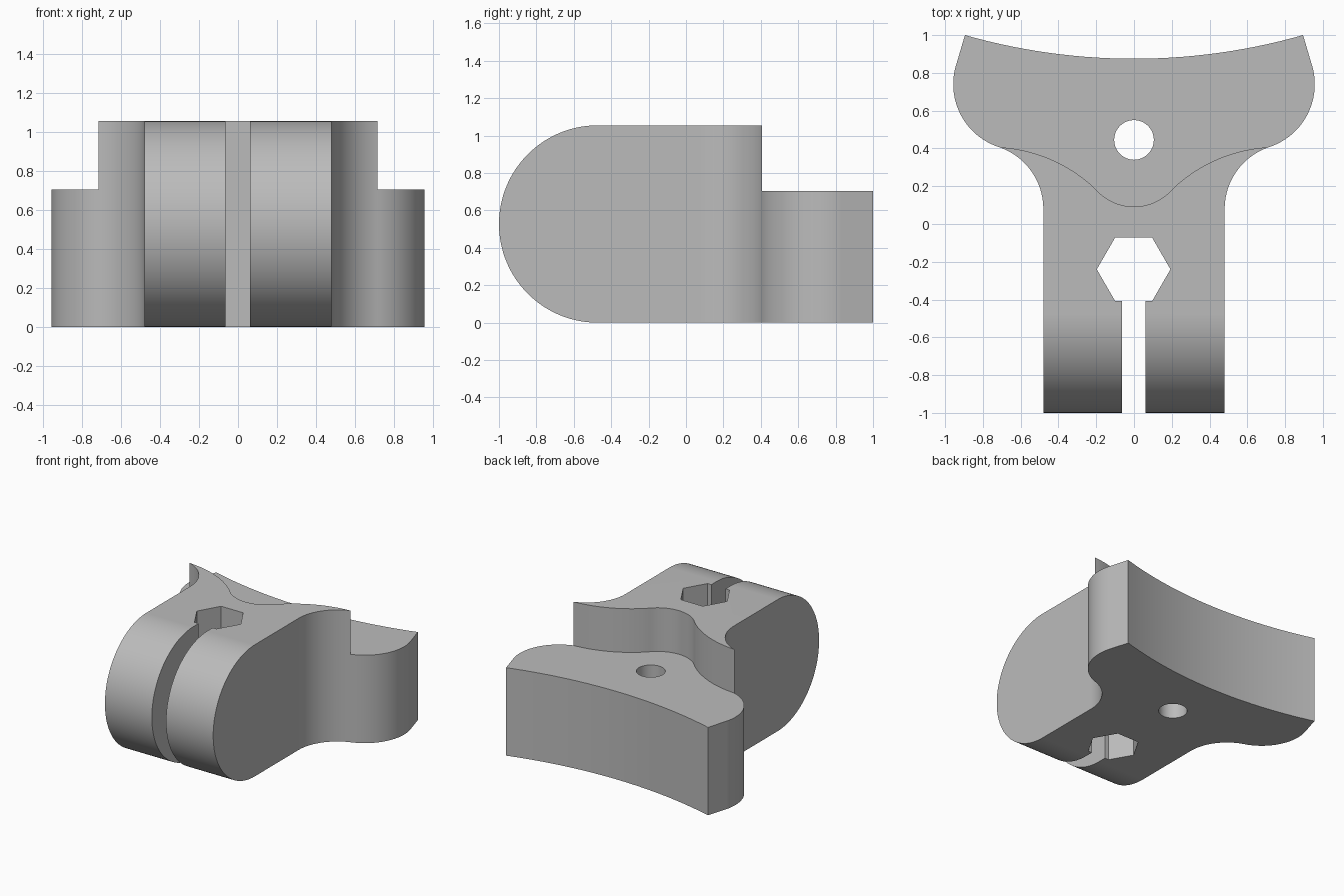
import bpy
import bmesh
from math import sin, cos, radians, pi, hypot, atan2, degrees
from mathutils import Matrix, Vector

cube = bpy.data.objects.get("Cube")
if cube:
    bpy.data.objects.remove(cube, do_unlink=True)

grey = bpy.data.materials.new("plain grey")
grey.use_nodes = True
grey.diffuse_color = (0.5, 0.5, 0.5, 1)
grey.node_tree.nodes["Principled BSDF"].inputs["Base Color"].default_value = (0.5, 0.5, 0.5, 1)

UP = Matrix.Identity(4)
# Maps a profile drawn in (y, z) so that it extrudes along x
SIDE = Matrix(((0, 0, 1, 0), (1, 0, 0, 0), (0, 1, 0, 0), (0, 0, 0, 1)))


def arc(cx, cy, r, start, end, steps):
    angles = [radians(start + (end - start) * i / steps) for i in range(steps + 1)]
    return [(cx + r * cos(a), cy + r * sin(a)) for a in angles]


def mirrored(half):
    """Close a right-hand profile with its mirror image."""
    return half + [(-x, y) for x, y in reversed(half) if abs(x) > 1e-5]


def prism(name, points, low, high, frame=UP):
    bm = bmesh.new()
    face = bm.faces.new([bm.verts.new((x, y, low)) for x, y in points])
    ext = bmesh.ops.extrude_face_region(bm, geom=[face])
    top = [v for v in ext["geom"] if isinstance(v, bmesh.types.BMVert)]
    bmesh.ops.translate(bm, verts=top, vec=Vector((0, 0, high - low)))
    bm.transform(frame)
    bmesh.ops.recalc_face_normals(bm, faces=bm.faces)
    mesh = bpy.data.meshes.new(name)
    bm.to_mesh(mesh)
    bm.free()
    obj = bpy.data.objects.new(name, mesh)
    bpy.context.collection.objects.link(obj)
    mesh.materials.append(grey)
    return obj


def ring(cx, cy, r, sides, turn=0):
    return arc(cx, cy, r, turn, turn + 360, sides)[:-1]


def carve(target, tool, operation="DIFFERENCE"):
    mod = target.modifiers.new(tool.name, "BOOLEAN")
    mod.operation, mod.solver, mod.object = operation, "EXACT", tool
    bpy.context.view_layer.objects.active = target
    bpy.ops.object.modifier_apply(modifier=mod.name)
    bpy.data.objects.remove(tool, do_unlink=True)


HEIGHT, STEP, HALF = 1.055, 0.705, 0.48
RADIUS = HEIGHT / 2

# Plan outline: arm, concave fillet, rounded wing, hollow back
fillet, wing = (0.825, 0.08), (0.607, 0.74)
lean = degrees(atan2(wing[1] - fillet[1], wing[0] - fillet[0]))
half = [(HALF, -1.2)]
half += arc(*fillet, fillet[0] - HALF, 180, lean, 20)
half += arc(*wing, 0.35, lean - 180, 15, 32)[1:]
half += arc(0, 0.875 + 3.267, 3.267, -74.1, -90, 14)
bracket = prism("bracket_body", mirrored(half), -0.2, 1.3)

# Side profile: half-round front end
side = arc(RADIUS - 1, RADIUS, RADIUS, 90, 270, 64) + [(1.2, 0), (1.2, HEIGHT)]
carve(bracket, prism("side_profile", side, -1.2, 1.2, SIDE), "INTERSECT")

# Lowered rear shelf with a curved wall around the screw hole
shelf = arc(0, 0.362, 0.27, -90, -45, 12)
shelf += arc(0.759, -0.396, 0.804, 135, 93, 20)[1:]
shelf += [(1.2, 0.42), (1.2, 1.2)]
carve(bracket, prism("shelf_cut", mirrored(shelf), STEP, 1.4))

# Holes, nut pockets and clamp slot
carve(bracket, prism("screw_hole", ring(0, 0.445, 0.105, 48), -0.2, 1.3))
carve(bracket, prism("hex_hole", ring(-0.002, -0.24, 0.195, 6), -0.2, 1.3))
slot = [(-0.064, -1.2), (0.062, -1.2), (0.062, -0.25), (-0.064, -0.25)]
carve(bracket, prism("clamp_slot", slot, -0.2, 1.3))
carve(bracket, prism("cross_hole", ring(-0.585, RADIUS, 0.105, 48), -0.7, 0.7, SIDE))
carve(bracket, prism("nut_pocket", ring(-0.585, RADIUS, 0.195, 6, 90), -0.7, -0.28, SIDE))

# Smooth curves, crisp edges, flat planes
bpy.ops.object.select_all(action="DESELECT")
bracket.select_set(True)
bpy.context.view_layer.objects.active = bracket
bpy.ops.object.shade_smooth_by_angle(angle=radians(30))
weighted = bracket.modifiers.new("flat_planes", "WEIGHTED_NORMAL")
weighted.keep_sharp = True
